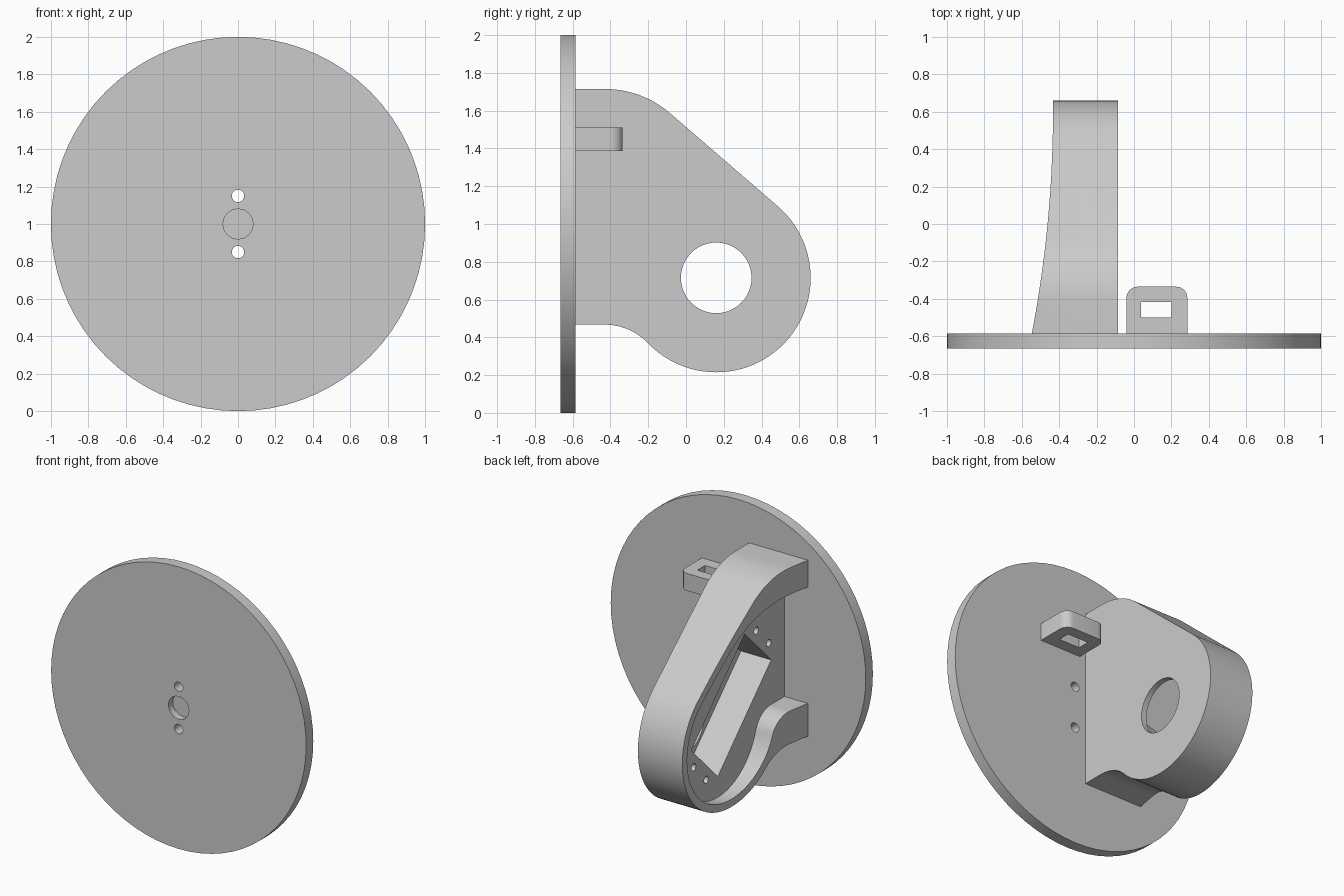
import bpy, bmesh
from math import sin, cos, pi, atan2, hypot, radians
from mathutils import Vector

cube = bpy.data.objects.get("Cube")
if cube:
    bpy.data.objects.remove(cube, do_unlink=True)

grey = bpy.data.materials.new("light grey")
grey.use_nodes = True
COLOUR = (0.6, 0.6, 0.6, 1)
grey.diffuse_color = COLOUR
for node in grey.node_tree.nodes:
    if node.type == 'BSDF_PRINCIPLED':
        node.inputs["Base Color"].default_value = COLOUR


def prism(name, outline, axis, low, high):
    """Extrude a flat outline along one axis, from low to high."""
    place = {'X': lambda p, h: (h, p[0], p[1]),
             'Y': lambda p, h: (p[0], h, p[1]),
             'Z': lambda p, h: (p[0], p[1], h)}[axis]
    bm = bmesh.new()
    ends = [[bm.verts.new(place(p, h)) for p in outline] for h in (low, high)]
    bm.faces.new(ends[0])
    bm.faces.new(ends[1])
    n = len(outline)
    for i in range(n):
        j = (i + 1) % n
        bm.faces.new((ends[0][i], ends[0][j], ends[1][j], ends[1][i]))
    bmesh.ops.recalc_face_normals(bm, faces=bm.faces)
    mesh = bpy.data.meshes.new(name)
    bm.to_mesh(mesh)
    bm.free()
    mesh.materials.append(grey)
    obj = bpy.data.objects.new(name, mesh)
    bpy.context.scene.collection.objects.link(obj)
    return obj


def arc(cx, cy, r, start, end, steps):
    return [(cx + r * cos(start + (end - start) * i / steps),
             cy + r * sin(start + (end - start) * i / steps)) for i in range(steps + 1)]


def circle(cx, cy, r, steps=32):
    return arc(cx, cy, r, 0, 2 * pi, steps)[:-1]


def rectangle(cx, cy, w, h):
    return [(cx + a * w / 2, cy + b * h / 2) for a, b in ((-1, -1), (1, -1), (1, 1), (-1, 1))]


def select(obj):
    bpy.ops.object.select_all(action='DESELECT')
    obj.select_set(True)
    bpy.context.view_layer.objects.active = obj


def cut(obj, cutter):
    """Subtract the cutter from the object and delete it."""
    cutter.hide_render = True
    mod = obj.modifiers.new("cut", 'BOOLEAN')
    mod.operation = 'DIFFERENCE'
    mod.solver = 'EXACT'
    mod.object = cutter
    select(obj)
    bpy.ops.object.modifier_apply(modifier=mod.name)
    bpy.data.objects.remove(cutter, do_unlink=True)


PLATE_BACK = -0.585
HUB = Vector((0.16, 0.715))
SLOPE = radians(49.2)


def bracket_outline(top, bottom, r, start):
    """Round hub joined to the plate by a sloped shoulder and a lower fillet."""
    bend = -0.43
    nx, nz = cos(SLOPE), sin(SLOPE)
    reach = nx * HUB.x + nz * HUB.y + r
    shoulder = (reach - nx * bend - nz * top) / (1 - nz)
    dy, dz = bend - HUB.x, bottom - HUB.y
    fillet = (dy * dy + dz * dz - r * r) / (2 * (r + dz))
    fz = bottom - fillet
    meet = atan2(fz - HUB.y, dy)
    pts = [(start, top)]
    pts += arc(bend, top - shoulder, shoulder, pi / 2, SLOPE, 14)
    pts += arc(HUB.x, HUB.y, r, SLOPE, meet, 48)
    pts += arc(bend, fz, fillet, meet + pi, pi / 2, 14)[1:]
    pts.append((start, bottom))
    return pts


# Round mounting plate with two through holes and a shallow centre recess
plate = prism("mounting_plate", circle(0, 1, 1, 72), 'Y', -0.665, PLATE_BACK)
for z in (0.85, 1.15):
    cut(plate, prism("screw_cutter", circle(0, z, 0.033), 'Y', -0.8, -0.5))
cut(plate, prism("recess_cutter", circle(0, 1, 0.08), 'Y', -0.8, -0.615))

# Bracket body, with its open side swept outward towards the plate
bracket = prism("bracket", bracket_outline(1.715, 0.467, 0.5, PLATE_BACK), 'X', -0.6, -0.085)
sweep = [(-0.433 - 0.112 * ((0.6 - y) / 1.18) ** 2, y)
         for y in [0.6 - 1.25 * i / 20 for i in range(21)]]
sweep = [(-0.8, 0.8), (-0.433, 0.8)] + sweep + [(-0.8, sweep[-1][1])]
cut(bracket, prism("sweep_cutter", sweep, 'Z', -0.1, 2.1))

# Hollow behind the rim
FLOOR = -0.362
cut(bracket, prism("hollow_cutter", bracket_outline(1.525, 0.70, 0.445, -0.7), 'X', -0.9, FLOOR))

# Diagonal motor pocket, shaft opening and four screw holes
centre = Vector((0.01, 0.865))
along = Vector((1, -1)).normalized()
across = Vector((1, 1)).normalized()


def diagonal(points):
    return [tuple(centre + along * a + across * b) for a, b in points]


cut(bracket, prism("pocket_cutter", diagonal(rectangle(0, 0, 0.845, 0.42)), 'X', -0.9, -0.125))
cut(bracket, prism("shaft_cutter", circle(HUB.x, HUB.y, 0.187, 48), 'X', -0.2, 0.1))
for a in (-0.496, 0.496):
    for b in (-0.1, 0.1):
        cut(bracket, prism("screw_cutter", diagonal(circle(a, b, 0.025, 20)), 'X', -0.5, -0.2))

# Slotted cable tab beside the bracket
LEFT, RIGHT, TIP, ROUND = -0.04, 0.285, -0.335, 0.06
tab_outline = [(LEFT, PLATE_BACK), (RIGHT, PLATE_BACK)]
tab_outline += arc(RIGHT - ROUND, TIP - ROUND, ROUND, 0, pi / 2, 8)
tab_outline += arc(LEFT + ROUND, TIP - ROUND, ROUND, pi / 2, pi, 8)
tab = prism("cable_tab", tab_outline, 'Z', 1.387, 1.51)
cut(tab, prism("slot_cutter", rectangle(0.12, -0.458, 0.163, 0.085), 'Z', 1.2, 1.7))

for part in (plate, bracket, tab):
    select(part)
    bpy.ops.object.shade_smooth_by_angle(angle=radians(30))
